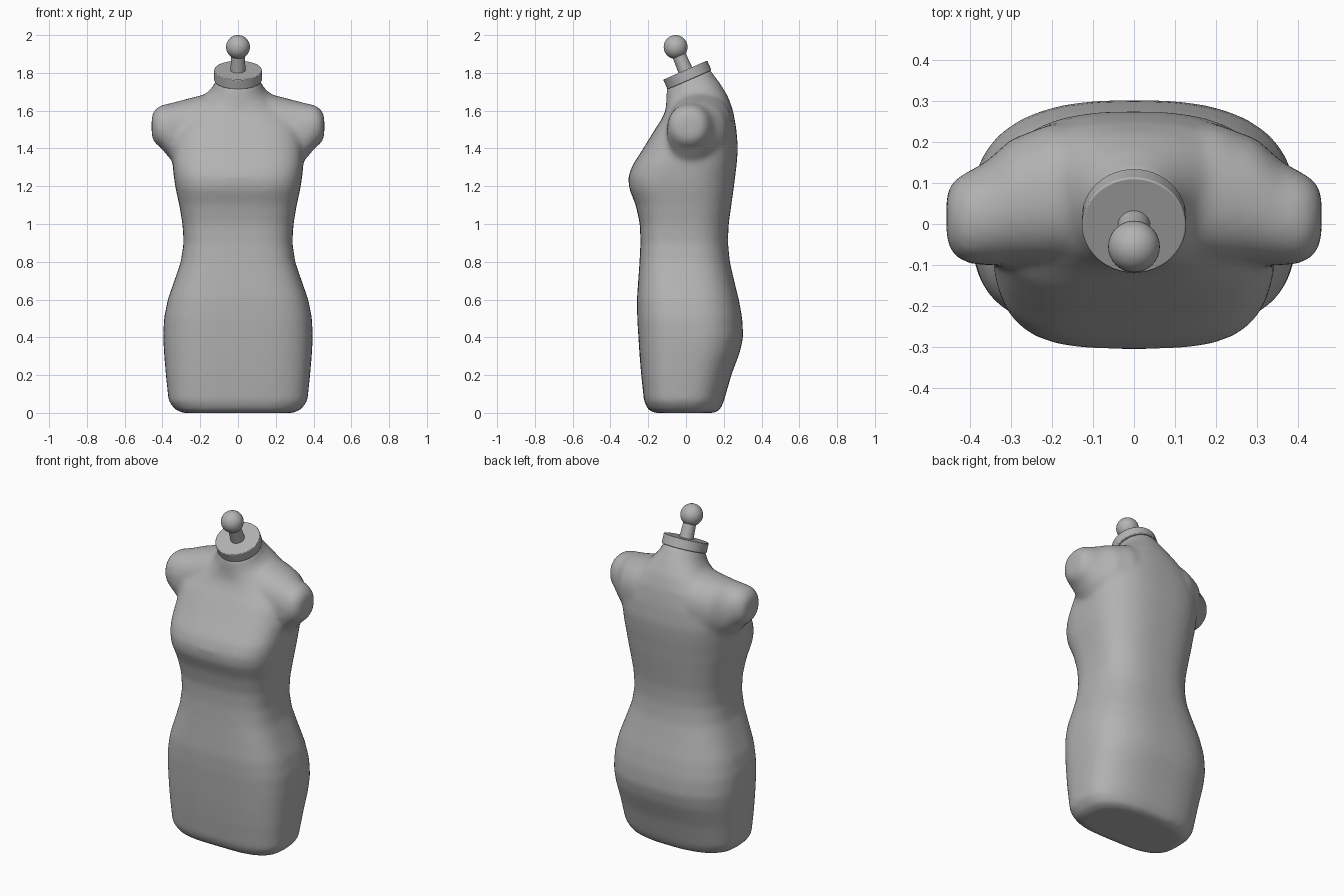
import bpy, bmesh, math
from mathutils import Vector, Matrix

cube = bpy.data.objects.get("Cube")
if cube:
    bpy.data.objects.remove(cube)

grey = bpy.data.materials.new("matte grey")
grey.use_nodes = True
grey.diffuse_color = (0.45, 0.45, 0.45, 1)
grey.node_tree.nodes["Principled BSDF"].inputs["Base Color"].default_value = grey.diffuse_color


def finish(bm, name):
    bmesh.ops.recalc_face_normals(bm, faces=bm.faces)
    mesh = bpy.data.meshes.new(name)
    bm.to_mesh(mesh)
    bm.free()
    mesh.materials.append(grey)
    ob = bpy.data.objects.new(name, mesh)
    bpy.context.collection.objects.link(ob)
    return ob


def smooth(ob, angle=40):
    bpy.ops.object.select_all(action='DESELECT')
    ob.select_set(True)
    bpy.context.view_layer.objects.active = ob
    bpy.ops.object.shade_smooth_by_angle(angle=math.radians(angle))


def loft(bm, rings):
    rows = [[bm.verts.new(p) for p in ring] for ring in rings]
    n = len(rows[0])
    for a, b in zip(rows, rows[1:]):
        for i in range(n):
            j = (i + 1) % n
            bm.faces.new((a[i], a[j], b[j], b[i]))
    bm.faces.new(rows[0][::-1])
    bm.faces.new(rows[-1])


def oval(power_front, power_back, n=48):
    """Unit rounded-box outline, squarer on one side than the other."""
    for i in range(n):
        t = 2 * math.pi * i / n
        c, s = math.cos(t), math.sin(t)
        p = 2 / (power_back if s > 0 else power_front)
        yield math.copysign(abs(c) ** p, c), math.copysign(abs(s) ** p, s)


# Torso levels: height, half width, front y, back y, tilt
levels = [
    (0, .29, -.17, .15, 0), (.015, .33, -.20, .18, 0), (.06, .367, -.222, .2, 0),
    (.2, .382, -.237, .24, 0), (.32, .392, -.247, .285, 0), (.4, .396, -.252, .303, 0),
    (.5, .392, -.258, .298, 0), (.6, .372, -.26, .28, 0), (.7, .337, -.253, .255, 0),
    (.8, .303, -.246, .232, 0), (.9, .288, -.241, .222, 0), (1, .294, -.244, .226, 0),
    (1.1, .311, -.266, .24, 0), (1.19, .331, -.302, .253, 0), (1.25, .34, -.305, .26, 0),
    (1.31, .346, -.284, .268, 0), (1.4, .347, -.226, .275, 0), (1.5, .335, -.165, .267, 0),
    (1.58, .29, -.125, .25, .1), (1.64, .22, -.108, .222, .22),
    (1.7, .15, -.104, .178, .35), (1.735, .125, -.105, .15, .4), (1.775, .115, -.1, .125, .42),
]
body = bmesh.new()
rings = []
for z, hx, yf, yb, tilt in levels:
    mid, half = (yf + yb) / 2, (yb - yf) / 2
    squareness = max(0, min(1, (1.75 - z) / .25))
    rings.append([(hx * u, mid + half * v, z + tilt * half * v)
                  for u, v in oval(2 + 1.3 * squareness, 2 + .6 * squareness)])
loft(body, rings)

# Shoulder caps: x, centre y, centre z, y radius, z radius
caps = [
    (.08, .075, 1.53, .16, .18), (.2, .075, 1.515, .17, .165), (.3, .055, 1.5, .152, .155),
    (.36, .025, 1.492, .127, .147), (.41, .015, 1.517, .11, .112),
    (.442, .015, 1.517, .09, .088), (.457, .018, 1.517, .055, .055),
]
sections = [(-x, *rest) for x, *rest in reversed(caps)] + caps
loft(body, [[(x, yc + ry * u, zc + rz * v) for u, v in oval(2.2, 2.2)]
            for x, yc, zc, ry, rz in sections])
torso = finish(body, "torso")

# Fuse torso and shoulders into one soft skin
skin = torso.modifiers.new("fuse", 'REMESH')
skin.mode = 'VOXEL'
skin.voxel_size = .016
skin.use_smooth_shade = True
soften = torso.modifiers.new("soften", 'SMOOTH')
soften.factor = .5
soften.iterations = 9
for p in torso.data.polygons:
    p.use_smooth = True

# Tilted neck plate, stem and ball finial
axis = Vector((0, -.4, .917)).normalized()
plate_top = Vector((0, -.004, 1.815))
ball_at = Vector((0, -.055, 1.937))


def rod(name, start, end, r1, r2, sides=48):
    bm = bmesh.new()
    d = end - start
    place = Matrix.Translation((start + end) / 2) @ d.to_track_quat('Z', 'Y').to_matrix().to_4x4()
    bmesh.ops.create_cone(bm, cap_ends=True, segments=sides, radius1=r1, radius2=r2,
                          depth=d.length, matrix=place)
    return finish(bm, name)


plate = rod("neck_plate", plate_top - axis * .057, plate_top, .127, .127)
edge = plate.modifiers.new("edge", 'BEVEL')
edge.width = .004
edge.segments = 2
smooth(plate)
smooth(rod("neck_stem", plate_top - axis * .01, ball_at, .04, .034, 32))

bm = bmesh.new()
bmesh.ops.create_uvsphere(bm, u_segments=32, v_segments=20, radius=.063,
                          matrix=Matrix.Translation(ball_at))
smooth(finish(bm, "neck_ball"), 60)
